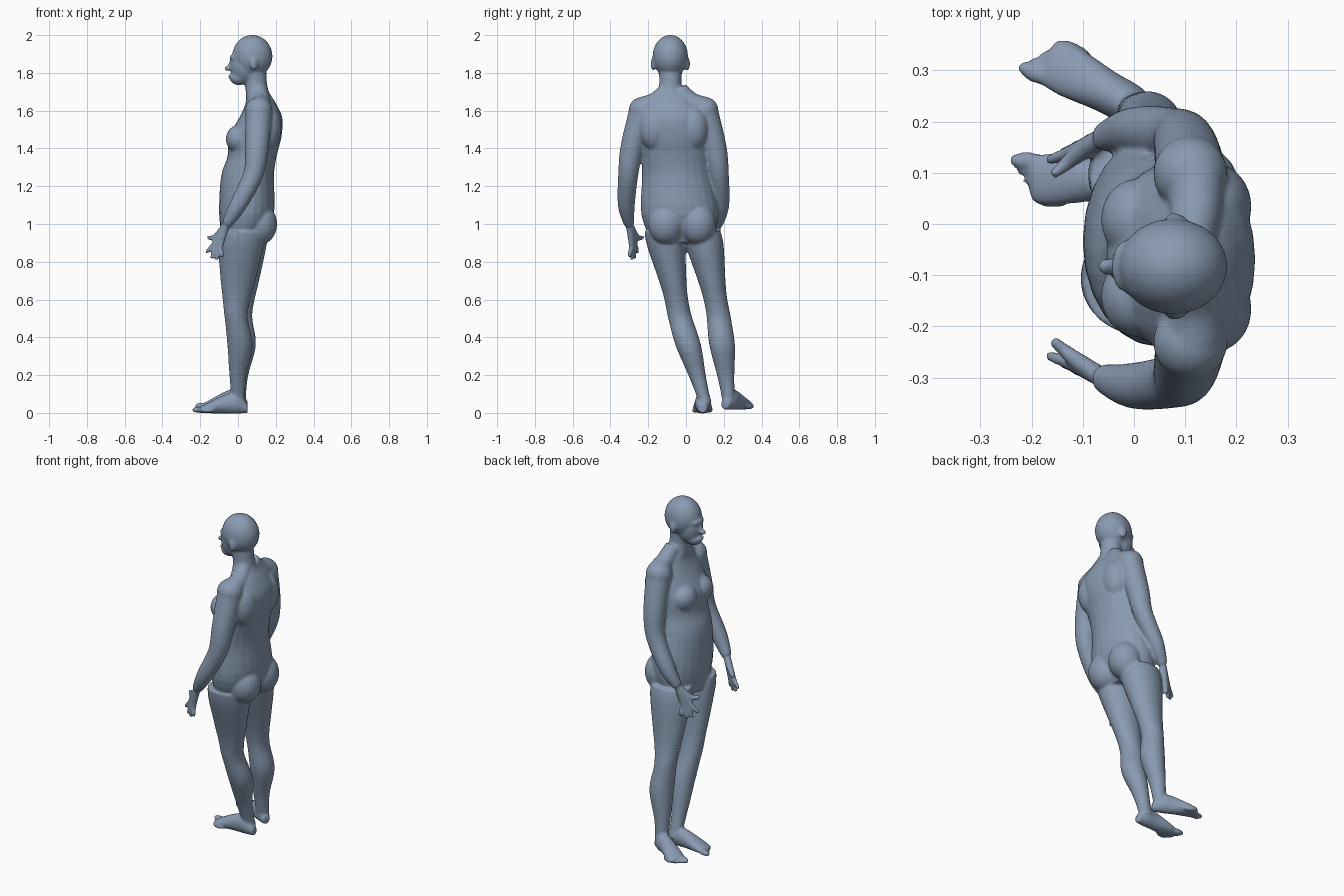
import bpy, bmesh, math
from mathutils import Vector, Matrix

cube = bpy.data.objects.get("Cube")
if cube:
    bpy.data.objects.remove(cube)

SIDES = 24
MIDDLE = -.066  # plane that the chest, head and arms mirror about
X, Y, Z = Vector((1, 0, 0)), Vector((0, 1, 0)), Vector((0, 0, 1))
bm = bmesh.new()


def refine(rows, steps=4):
    """Smooth curve through rows of numbers."""
    rows = [Vector(row) for row in rows]
    last = len(rows) - 1
    fine = []
    for i in range(last):
        before, start, end, after = (rows[min(max(i + k, 0), last)] for k in (-1, 0, 1, 2))
        leave, arrive = (end - before) / 2, (after - start) / 2
        for step in range(steps):
            t = step / steps
            ease = t * t * (3 - 2 * t)
            fine.append(start.lerp(end, ease) + leave * t * (1 - t) ** 2
                        - arrive * t * t * (1 - t))
    return fine + [rows[-1]]


def ring(centre, u, v):
    angles = [math.tau * i / SIDES for i in range(SIDES)]
    return [bm.verts.new(centre + u * math.cos(a) + v * math.sin(a)) for a in angles]


def skin(rings):
    """Bridge a list of vertex rings and cap both ends."""
    for lower, upper in zip(rings, rings[1:]):
        for i in range(SIDES):
            j = (i + 1) % SIDES
            bm.faces.new((lower[i], lower[j], upper[j], upper[i]))
    bm.faces.new(rings[0][::-1])
    bm.faces.new(rings[-1])


def tube(points, radii):
    """Round sections square to a smooth path."""
    rows = refine([(*point, radius) for point, radius in zip(points, radii)])
    path = [row.xyz for row in rows]
    rings = []
    for i, row in enumerate(rows):
        along = (path[min(i + 1, len(path) - 1)] - path[max(i - 1, 0)]).normalized()
        u = Y.cross(along).normalized()
        rings.append(ring(path[i], u * row.w, along.cross(u) * row.w))
    skin(rings)


def ball(centre, radii, turn=0.0, tilt=0.0):
    matrix = (Matrix.Translation(centre) @ Matrix.Rotation(turn, 4, 'Z')
              @ Matrix.Rotation(tilt, 4, 'Y') @ Matrix.Diagonal((*radii, 1)))
    bmesh.ops.create_uvsphere(bm, u_segments=20, v_segments=14, radius=1, matrix=matrix)


def place(side, x, out, z):
    """Point at a distance out from the middle plane."""
    return Vector((x, MIDDLE + side * out, z))


# Torso and neck: height, centre x, depth radius, width radius
pelvis_y, neck_y = -.02, -.083
torso = []
for z, x, depth, width in refine([
        (.9, .02, .1, .16), (1.05, .045, .145, .205), (1.25, .05, .14, .185),
        (1.36, .075, .13, .18), (1.46, .09, .14, .187), (1.56, .12, .115, .19),
        (1.64, .12, .08, .14), (1.71, .1, .06, .066), (1.8, .09, .06, .06)]):
    y = pelvis_y + (neck_y - pelvis_y) * min((z - .9) / .8, 1)
    torso.append(ring(Vector((x, y, z)), X * depth, Y * width))
skin(torso)

# Skull, face, jaw, brow, nose and lips
for x, z, radii in ((.076, 1.888, (.107, .094, .113)), (.035, 1.84, (.077, .07, .1)),
                    (.005, 1.775, (.05, .046, .04)), (-.02, 1.88, (.024, .05, .02)),
                    (-.055, 1.823, (.016, .017, .014)), (-.04, 1.782, (.012, .025, .012))):
    ball((x, neck_y, z), radii)
ball((-.04, neck_y, 1.845), (.012, .011, .036), tilt=.35)


def hand(side, wrist, palm):
    """Thumb and four fanned fingers, whose roots merge into a palm."""
    thumb = place(side, -.16, .16, .93)
    tube([wrist, palm.lerp(thumb, .4), thumb], [.02, .016, .01])
    first, last = place(side, -.17, .19, .845), place(side, -.085, .235, .825)
    for k in range(4):
        tip = first.lerp(last, k / 3)
        tip.z -= .025 * math.sin(math.pi * k / 3)
        knuckle = palm.lerp(tip, .4)
        tube([wrist, knuckle, knuckle.lerp(tip, .6), tip], [.02, .0145, .012, .009])


# Paired parts of the upper body
for side in (-1, 1):
    # Ear, breast, buttock, shoulder blade
    ball((.085, neck_y + side * .09, 1.848), (.023, .013, .036), turn=-side * .35)
    ball(place(side, .005, .075, 1.45), (.07, .08, .075))
    ball((.115, pelvis_y + side * .085, 1), (.093, .095, .11))
    ball(place(side, .155, .1, 1.51), (.075, .085, .12))
    # Slope from neck to shoulder
    tube([place(side, .11, .03, 1.71), place(side, .12, .09, 1.65),
          place(side, .118, .15, 1.62)], [.045, .05, .058])
    # Arm
    ball(place(side, .11, .165, 1.6), (.073, .073, .073))
    wrist = place(side, -.06, .235, 1)
    tube([place(side, .11, .17, 1.58), place(side, .1, .22, 1.4),
          place(side, .08, .24, 1.26), place(side, 0, .25, 1.1), wrist],
         [.07, .062, .053, .045, .028])
    hand(side, wrist, place(side, -.095, .215, .93))


def leg(hip, knee, ankle):
    """Oval sections along two straight bones: height, depth and width radius."""
    hip, knee, ankle = Vector(hip), Vector(knee), Vector(ankle)
    rings = []
    for z, depth, width in refine([
            (.96, .12, .1), (.88, .12, .1), (.7, .092, .073), (.6, .073, .063),
            (.5, .061, .064), (.36, .067, .068), (.2, .045, .046),
            (.1, .038, .036), (.05, .038, .035)]):
        start, end = (knee, hip) if z > knee.z else (ankle, knee)
        centre = start.lerp(end, (z - start.z) / (end.z - start.z))
        calf = X * .02 * math.exp(-((z - .36) / .12) ** 2)
        rings.append(ring(centre + calf, X * depth, Y * width))
    skin(rings)


def foot(heel, toe, inner):
    """Foot from heel to big toe; inner gives the big toe's side."""
    heel, toe = Vector(heel), Vector(toe)
    axis = toe - heel
    along = axis.normalized()
    across = Z.cross(along)
    if across.y * inner < 0:
        across.negate()
    rings = []
    for t, width, height in refine([(0, .022, .045), (.2, .04, .1), (.4, .042, .095),
                                    (.7, .051, .055), (.87, .045, .03)]):
        centre = heel + axis * t + Z * height / 2
        rings.append(ring(centre, across * width, Z * height * .54))
    skin(rings)
    for k in range(5):
        radius = .012 if k else .017
        reach = axis.length * (1 - .045 * k) - .03
        centre = heel + along * reach + across * (.036 - .02 * k) + Z * radius
        ball(centre, (.036, radius, radius), turn=math.atan2(along.y, along.x))


# Left leg, then right leg with its foot turned out
leg((.015, -.105, .88), (-.015, -.036, .52), (0, .088, .1))
foot((.05, .088, 0), (-.24, .088, 0), 1)
leg((.03, .1, .88), (.01, .172, .52), (.005, .222, .1))
foot((.045, .205, .02), (-.205, .34, .02), -1)

# Fuse the parts into one skin
bmesh.ops.recalc_face_normals(bm, faces=bm.faces)
mesh = bpy.data.meshes.new("body")
bm.to_mesh(mesh)
bm.free()
body = bpy.data.objects.new("body", mesh)
bpy.context.scene.collection.objects.link(body)

slate = bpy.data.materials.new("slate_blue")
slate.use_nodes = True
colour = (.25, .325, .44, 1)
slate.diffuse_color = colour
slate.node_tree.nodes["Principled BSDF"].inputs["Base Color"].default_value = colour
mesh.materials.append(slate)

fuse = body.modifiers.new("fuse", 'REMESH')
fuse.mode = 'VOXEL'
fuse.voxel_size = .007
fuse.use_smooth_shade = True
soften = body.modifiers.new("soften", 'SMOOTH')
soften.factor = .5
soften.iterations = 6
